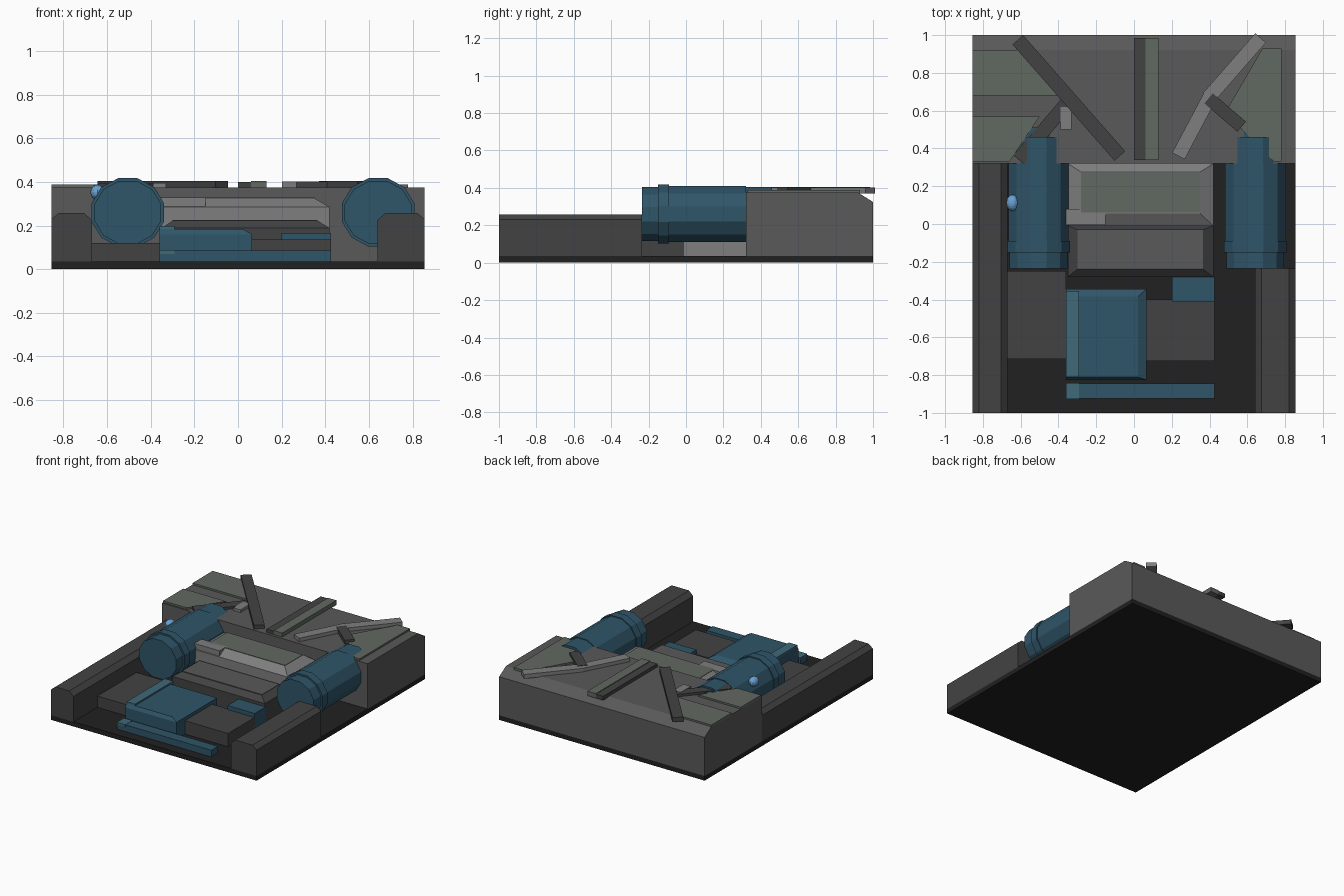
import bpy, bmesh, math
from mathutils import Vector

if "Cube" in bpy.data.objects:
    bpy.data.objects.remove(bpy.data.objects["Cube"])


def material(name, rgb):
    m = bpy.data.materials.new(name)
    m.diffuse_color = (*rgb, 1)
    m.use_nodes = True
    m.node_tree.nodes["Principled BSDF"].inputs["Base Color"].default_value = m.diffuse_color
    return m


BLACK = material("near_black", (0.015, 0.015, 0.015))
DARK = material("dark_grey", (0.055, 0.055, 0.055))
MID = material("mid_grey", (0.10, 0.10, 0.10))
LIGHT = material("light_grey", (0.21, 0.21, 0.21))
GREEN = material("green_grey", (0.12, 0.14, 0.12))
BLUE = material("steel_blue", (0.028, 0.09, 0.14))
TEAL = material("pale_teal", (0.05, 0.14, 0.19))
LAMP = material("lamp_blue", (0.14, 0.36, 0.65))


def finish(name, bm, mat):
    bmesh.ops.recalc_face_normals(bm, faces=bm.faces)
    me = bpy.data.meshes.new(name)
    bm.to_mesh(me)
    bm.free()
    me.materials.append(mat)
    ob = bpy.data.objects.new(name, me)
    bpy.context.collection.objects.link(ob)
    return ob


def loft(name, rings, mat):
    """Skin a list of equal-length point rings and cap both ends."""
    bm = bmesh.new()
    vs = [[bm.verts.new(p) for p in r] for r in rings]
    n = len(vs[0])
    for a, b in zip(vs, vs[1:]):
        for i in range(n):
            j = (i + 1) % n
            bm.faces.new((a[i], a[j], b[j], b[i]))
    bm.faces.new(vs[0])
    bm.faces.new(vs[-1])
    return finish(name, bm, mat)


def slab(name, pts, z0, z1, mat):
    return loft(name, [[(x, y, z) for x, y in pts] for z in (z0, z1)], mat)


def block(name, x, y, z, mat, inset=(0, 0, 0, 0), drop=0):
    """Box whose top edges (left, right, front, back) slope in over height drop."""
    def ring(l, r, f, b, h):
        return [(x[0] + l, y[0] + f, h), (x[1] - r, y[0] + f, h),
                (x[1] - r, y[1] - b, h), (x[0] + l, y[1] - b, h)]
    rings = [ring(0, 0, 0, 0, z[0])]
    if drop:
        rings.append(ring(0, 0, 0, 0, z[1] - drop))
    rings.append(ring(*inset, z[1]))
    return loft(name, rings, mat)


def beam(name, p, q, w, z0, z1, mat):
    p, q = Vector(p), Vector(q)
    d = (q - p).normalized()
    s = Vector((-d.y, d.x)) * w / 2
    return slab(name, [p - s, q - s, q + s, p + s], z0, z1, mat)


# Floor and rear deck
block("floor_plate", (-.855, .855), (-1, 1), (0, .035), BLACK)
deck = [(.32, .035), (1, .035), (1, .325), (.92, .375), (.32, .375)]
loft("rear_deck", [[(x, y, z) for y, z in deck] for x in (-.855, .855)], MID)

# Side rails with chamfered tops
for name, xo, xi, y1 in (("left_rail", -.855, -.67, .32), ("right_rail", .855, .64, -.235)):
    s = 1 if xi > xo else -1
    prof = [(xo, .035), (xi, .035), (xi, .225), (xi - s * .035, .258),
            (xo + s * .035, .258), (xo, .23)]
    loft(name, [[(x, y, z) for x, z in prof] for y in (-1, y1)], DARK)

# Twelve-sided tanks, half sunk into the rear deck
rings = [(-.235, .153), (-.15, .153), (-.15, .166), (-.09, .166), (-.09, .159),
         (.32, .159), (.32, .153), (.46, .153), (.46, .135), (.51, .135)]
for side, cx in (("left", -.505), ("right", .642)):
    loft(side + "_tank", [[(cx + r / math.cos(math.pi / 12) * math.cos(math.pi * (2 * i + 1) / 12), y,
                            .26 + .945 * r / math.cos(math.pi / 12) * math.sin(math.pi * (2 * i + 1) / 12))
                           for i in range(12)] for y, r in rings], BLUE)

# Lamp on the left tank
bm = bmesh.new()
bmesh.ops.create_uvsphere(bm, u_segments=12, v_segments=8, radius=.035)
lamp = finish("lamp", bm, LAMP)
lamp.location = (-.643, .112, .352)
lamp.scale = (.95, 1.25, 1)

# Central housing, its top panel, front lug and lower step
block("central_housing", (-.35, .42), (-.01, .32), (.035, .325), LIGHT, (.07, .07, .065, .045), .04)
block("housing_panel", (-.28, .35), (.06, .27), (.32, .328), GREEN)
block("housing_lug", (-.36, -.15), (-.005, .08), (.28, .328), LIGHT)
block("housing_step", (-.35, .42), (-.28, -.01), (.035, .222), DARK, (.05, .055, .04, .02), .034)
block("step_panel", (-.30, .365), (-.235, -.03), (.215, .225), MID)

# Low boxes on the floor
block("left_floor_box", (-.68, -.36), (-.715, -.25), (.035, .12), DARK)
block("right_floor_box", (.06, .425), (-.725, -.40), (.035, .135), DARK)
block("blue_box", (-.36, .065), (-.825, -.345), (.035, .185), BLUE, (0, .045, .015, .04), .025)
block("blue_box_strip", (-.36, -.29), (-.81, -.355), (.165, .197), TEAL)
block("small_blue_box", (.20, .425), (-.41, -.28), (.035, .165), BLUE)
block("front_bar", (-.36, .425), (-.925, -.845), (.035, .085), BLUE)
block("front_bar_end", (-.36, -.29), (-.927, -.843), (.07, .087), TEAL)

# Thin deck plates
slab("upper_left_plate", [(-.855, .92), (-.56, .92), (-.38, .68), (-.855, .68)], .37, .388, GREEN)
slab("lower_left_plate", [(-.855, .57), (-.50, .57), (-.66, .33), (-.855, .33)], .37, .388, GREEN)
slab("right_plate", [(.78, .93), (.68, .93), (.50, .62), (.57, .50), (.74, .33), (.78, .33)], .37, .388, GREEN)

# Beams laid over the deck
beam("left_long_beam", (-.615, .975), (-.075, .36), .075, .37, .403, DARK)
beam("left_short_beam", (-.32, .68), (-.61, .34), .075, .365, .393, DARK)
block("left_stub", (-.39, -.33), (.50, .62), (.37, .395), LIGHT)
block("centre_beam_dark", (0, .06), (.34, .985), (.37, .40), DARK)
block("centre_beam_light", (.06, .13), (.34, .985), (.37, .405), GREEN)
beam("right_front_beam", (.235, .36), (.405, .68), .075, .37, .402, LIGHT)
beam("right_rear_beam", (.395, .67), (.67, .985), .075, .37, .402, LIGHT)
beam("right_short_beam", (.395, .665), (.57, .515), .07, .37, .405, DARK)
